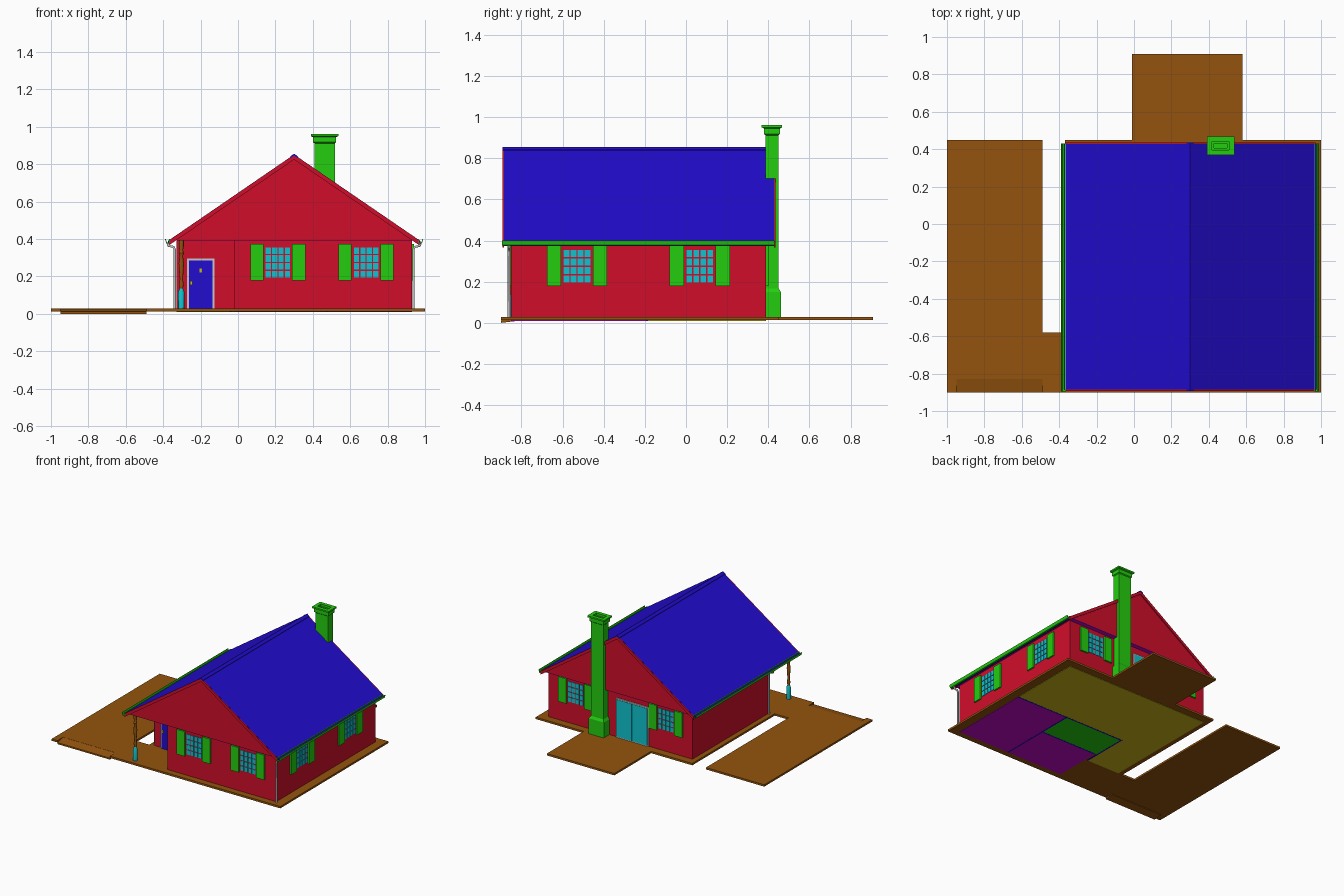
import bpy, bmesh, math
from mathutils import Matrix

cube = bpy.data.objects.get("Cube")
if cube:
    bpy.data.objects.remove(cube, do_unlink=True)


def material(name, r, g, b):
    lin = [(c / 255 / 12.92) if c < 11 else ((c / 255 + 0.055) / 1.055) ** 2.4 for c in (r, g, b)]
    m = bpy.data.materials.new(name)
    m.use_nodes = True
    m.diffuse_color = (*lin, 1)
    m.node_tree.nodes["Principled BSDF"].inputs["Base Color"].default_value = (*lin, 1)
    return m


RED = material("wall red", 208, 14, 42)
GREEN = material("trim green", 36, 206, 15)
BLUE = material("roof blue", 34, 12, 208)
CYAN = material("glass cyan", 14, 196, 208)
BROWN = material("paving brown", 148, 84, 14)
GREY = material("frame grey", 200, 200, 200)
OLIVE = material("floor olive", 202, 183, 22)
PURPLE = material("floor purple", 195, 8, 200)


def finish(name, bm, mat):
    bmesh.ops.recalc_face_normals(bm, faces=bm.faces)
    me = bpy.data.meshes.new(name)
    bm.to_mesh(me)
    bm.free()
    me.materials.append(mat)
    ob = bpy.data.objects.new(name, me)
    bpy.context.collection.objects.link(ob)
    return ob


def boxes(name, mat, *bounds):
    """Boxes given as (x0, x1, y0, y1, z0, z1), joined in one object."""
    bm = bmesh.new()
    for x0, x1, y0, y1, z0, z1 in bounds:
        mid = Matrix.Translation(((x0 + x1) / 2, (y0 + y1) / 2, (z0 + z1) / 2))
        size = Matrix.Diagonal((x1 - x0, y1 - y0, z1 - z0, 1))
        bmesh.ops.create_cube(bm, size=1, matrix=mid @ size)
    return finish(name, bm, mat)


def prism(name, mat, points, axis, lo, hi):
    """Extrude a 2D outline along one axis."""
    place = {"x": lambda p: (lo, p[0], p[1]),
             "y": lambda p: (p[0], lo, p[1]),
             "z": lambda p: (p[0], p[1], lo)}[axis]
    bm = bmesh.new()
    face = bm.faces.new([bm.verts.new(place(p)) for p in points])
    out = bmesh.ops.extrude_face_region(bm, geom=[face])
    move = [hi - lo if a == axis else 0 for a in "xyz"]
    bmesh.ops.translate(bm, vec=move, verts=[v for v in out["geom"] if isinstance(v, bmesh.types.BMVert)])
    return finish(name, bm, mat)


def loft(name, mat, rings):
    """Join successive equal-length vertex rings and cap both ends."""
    bm = bmesh.new()
    loops = [[bm.verts.new(p) for p in ring] for ring in rings]
    for a, b in zip(loops, loops[1:]):
        n = len(a)
        for i in range(n):
            bm.faces.new((a[i], a[(i + 1) % n], b[(i + 1) % n], b[i]))
    bm.faces.new(loops[0])
    bm.faces.new(loops[-1])
    return finish(name, bm, mat)


def lathe(name, mat, x, y, profile, n=12):
    rings = [[(x + r * math.cos(t * math.tau / n), y + r * math.sin(t * math.tau / n), z)
              for t in range(n)] for r, z in profile]
    ob = loft(name, mat, rings)
    bpy.context.view_layer.objects.active = ob
    ob.select_set(True)
    bpy.ops.object.shade_smooth_by_angle()
    ob.select_set(False)
    return ob


# Paving with driveway, path and patio; sloped driveway apron
prism("paving", BROWN, [(-1, -.9), (-.95, -.9), (-.95, -.83), (-.49, -.83), (-.49, -.9), (1, -.9),
                        (1, .45), (.58, .45), (.58, .91), (-.01, .91), (-.01, .45), (-.37, .45),
                        (-.37, -.58), (-.49, -.58), (-.49, .45), (-1, .45)], "z", .013, .028)
prism("driveway_apron", BROWN, [(-.9, 0), (-.9, .012), (-.83, .027), (-.83, .008)], "x", -.95, -.49)

# Room floors seen from underneath
boxes("living_floor", OLIVE, (-.33, .93, -.185, .39, .010, .014), (-.33, -.045, -.57, -.185, .010, .014))
boxes("hall_floor", GREEN, (-.035, .47, -.46, -.195, .010, .014))
boxes("bedroom_floor", PURPLE, (.48, .93, -.85, -.195, .010, .014), (-.02, .47, -.85, -.47, .010, .014))
boxes("partition_base", BLUE, (-.045, -.035, -.57, -.185, .009, .014), (-.045, .93, -.195, -.185, .009, .014),
      (.47, .48, -.85, -.195, .009, .014), (-.02, .47, -.47, -.46, .009, .014))

# Walls with a recessed porch corner
prism("walls", RED, [(-.02, -.85), (.93, -.85), (.93, .39), (-.33, .39), (-.33, -.57), (-.02, -.57)],
      "z", .02, .395)
boxes("porch_ceiling", PURPLE, (-.33, .93, -.88, .425, .392, .397))

# Gable, roof, barge boards and ridge
RX, RZ, HALF, EAVE = .30, .852, .675, .39
slope = (RZ - EAVE) / HALF


def chevron(half, top, thick):
    low = top - slope * half
    return [(RX - half, low), (RX, top), (RX + half, low),
            (RX + half, low - thick), (RX, top - thick), (RX - half, low - thick)]


prism("gable", RED, [(RX - .64, .396), (RX, RZ - .014), (RX + .64, .396)], "y", -.882, .425)
prism("roof", BLUE, chevron(HALF, RZ, .016), "y", -.885, .428)
for side, y in (("front", -.892), ("back", .428)):
    prism(side + "_barge_board", RED, chevron(HALF - .005, RZ - .001, .026), "y", y, y + .007)
prism("ridge_cap", BLUE, chevron(.02, RZ + .004, .01), "y", -.893, .436)

# Gutters and downspouts, mirrored about the ridge
for side, s, y in (("right", -1, -.555), ("left", 1, -.86)):
    gutter = [(.664, .400), (.664, .382), (.672, .375), (.684, .378), (.690, .400),
              (.686, .400), (.681, .383), (.670, .382), (.668, .400)]
    prism(side + "_gutter", GREEN, [(RX + s * x, z) for x, z in gutter], "y", -.895, .43)
    cu = bpy.data.curves.new(side + "_downspout", "CURVE")
    cu.dimensions = "3D"
    cu.bevel_depth, cu.bevel_resolution = .007, 1
    sp = cu.splines.new("POLY")
    path = [(.676, .378), (.672, .364), (.645, .358), (.638, .345), (.638, .028)]
    sp.points.add(len(path) - 1)
    for pt, (x, z) in zip(sp.points, path):
        pt.co = (RX + s * x, y, z, 1)
    cu.materials.append(GREY)
    bpy.context.collection.objects.link(bpy.data.objects.new(side + "_downspout", cu))

# Chimney with stepped hollow cap
steps = [(.011, .02), (.011, .15), (0, .168), (0, .912), (.007, .918), (.007, .945), (.018, .95),
         (.018, .962), (-.010, .962), (-.010, .945), (-.02, .945), (-.02, .90)]
loft("chimney", GREEN, [[(.463 + i * (.055 + o), .418 + j * (.032 + o), z)
                         for i, j in ((-1, -1), (1, -1), (1, 1), (-1, 1))] for o, z in steps])

# Each wall maps (along, out) to a box on its outer face
WALLS = {"front": lambda a, b, d: (a, b, -.85 - d, -.848),
         "porch": lambda a, b, d: (a, b, -.57 - d, -.568),
         "back": lambda a, b, d: (a, b, .388, .39 + d),
         "side": lambda a, b, d: (.928, .93 + d, a, b)}


def on_wall(wall, a, b, z0, z1, d):
    return (*WALLS[wall](a, b, d), z0, z1)


# Windows: gridded panes between a pair of shutters
def window(wall, c, label):
    name = wall + "_" + label
    w, z0, z1, n = .136, .192, .358, 4
    pw, ph = w / n, (z1 - z0) / n
    panes = []
    for i in range(n):
        for j in range(n):
            a, z = c - w / 2 + i * pw, z0 + j * ph
            panes.append(on_wall(wall, a + .003, a + pw - .003, z + .003, z + ph - .003, .004))
    boxes(name + "_panes", CYAN, *panes)
    boxes(name + "_shutters", GREEN, *[on_wall(wall, c + s * .112 - .035, c + s * .112 + .035, .178, .374, .012)
                                       for s in (-1, 1)])


for wall, c, label in (("front", .213, "window_a"), ("front", .685, "window_b"), ("side", -.53, "window_a"),
                       ("side", .067, "window_b"), ("back", .69, "window_a"), ("back", -.10, "window_b")):
    window(wall, c, label)

# Porch door
boxes("door_frame", GREY, on_wall("porch", -.272, -.125, .028, .295, .008))
boxes("door", BLUE, on_wall("porch", -.261, -.136, .028, .285, .012))
boxes("door_hardware", OLIVE, on_wall("porch", -.256, -.244, .155, .175, .022),
      on_wall("porch", -.205, -.193, .222, .242, .016))

# Patio sliding door
boxes("patio_door_frame", GREY, on_wall("back", .05, .336, .028, .338, .008))
boxes("patio_door_glass", CYAN, on_wall("back", .06, .190, .036, .328, .011),
      on_wall("back", .196, .326, .036, .328, .011))

# Turned porch post on a painted base
lathe("post_base", CYAN, -.303, -.85, [(.017, .028), (.017, .115), (.010, .135)])
lathe("porch_post", BROWN, -.303, -.85, [(.008, .13), (.013, .16), (.008, .185), (.011, .22), (.014, .27),
                                         (.009, .31), (.014, .325), (.009, .34), (.013, .36), (.013, .396)])
